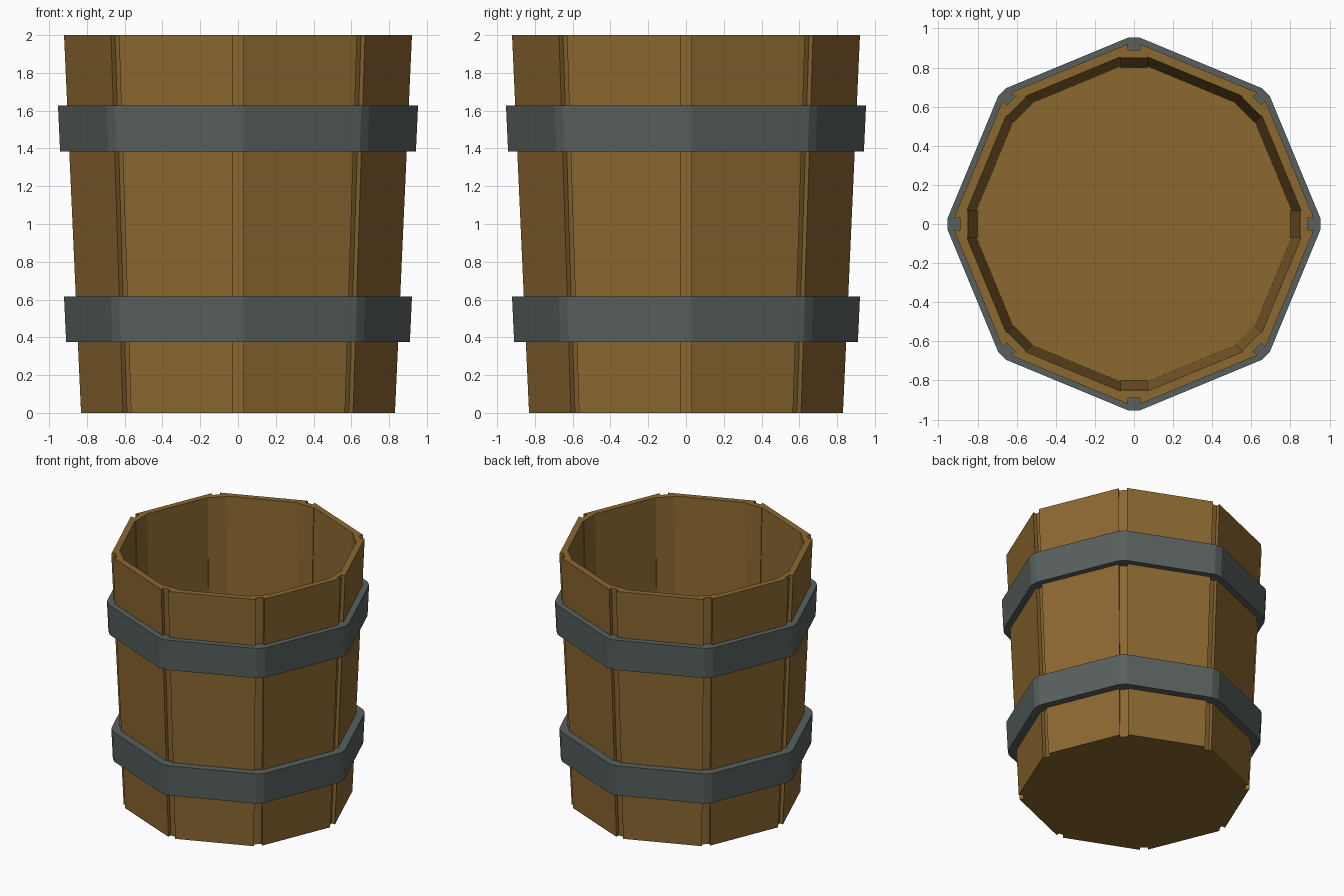
import bpy, bmesh, math

if "Cube" in bpy.data.objects:
    bpy.data.objects.remove(bpy.data.objects["Cube"])


def material(name, rgb):
    m = bpy.data.materials.new(name)
    m.diffuse_color = (*rgb, 1.0)
    m.use_nodes = True
    m.node_tree.nodes["Principled BSDF"].inputs["Base Color"].default_value = m.diffuse_color
    return m


WOOD = material("oak_brown", (0.262, 0.138, 0.030))
IRON = material("iron_grey", (0.096, 0.117, 0.110))
SIDES = 8


def section(z, r, w, step=0.0):
    """Octagon with cut corners at radius r (half width w); step notches each corner inward."""
    local = [(r, -w), (r, w)]
    if step:
        local = [(r, -w), (r - step, -w), (r - step, w), (r, w)]
    pts = []
    for k in range(SIDES):
        a = k * math.tau / SIDES
        c, s = math.cos(a), math.sin(a)
        pts += [(x * c - y * s, x * s + y * c, z) for x, y in local]
    return pts


def loft(name, sections, mat, closed=False):
    """Join matching sections into a solid; cap both ends unless closed into a ring."""
    bm = bmesh.new()
    loops = [[bm.verts.new(p) for p in sec] for sec in sections]
    pairs = list(zip(loops, loops[1:]))
    if closed:
        pairs.append((loops[-1], loops[0]))
    n = len(loops[0])
    for a, b in pairs:
        for i in range(n):
            j = (i + 1) % n
            bm.faces.new((a[i], a[j], b[j], b[i]))
    if not closed:
        bm.faces.new(loops[0][::-1])
        bm.faces.new(loops[-1])
    bmesh.ops.recalc_face_normals(bm, faces=bm.faces)
    me = bpy.data.meshes.new(name)
    bm.to_mesh(me)
    bm.free()
    me.materials.append(mat)
    ob = bpy.data.objects.new(name, me)
    bpy.context.collection.objects.link(ob)
    return ob


def body_radius(z):
    return 0.831 + 0.045 * z


# Bucket: grooved outer wall, rim, inner wall with shallow corner ribs, floor
loft("bucket_body", [
    section(0.0, body_radius(0), 0.03, 0.03),
    section(2.0, body_radius(2), 0.03, 0.03),
    section(2.0, 0.854, 0.07, 0.006),
    section(0.04, 0.806, 0.07, 0.005),
], WOOD)


# Iron hoops: tapered rings sunk a little into the wall
def hoop(name, z0, z1, r0, r1, sink):
    loft(name, [
        section(z0, r0, 0.03),
        section(z1, r1, 0.03),
        section(z1, body_radius(z1) - sink, 0.03),
        section(z0, body_radius(z0) - sink, 0.03),
    ], IRON, closed=True)


hoop("lower_hoop", 0.375, 0.615, 0.910, 0.921, 0.012)
hoop("upper_hoop", 1.385, 1.627, 0.942, 0.953, 0.028)
